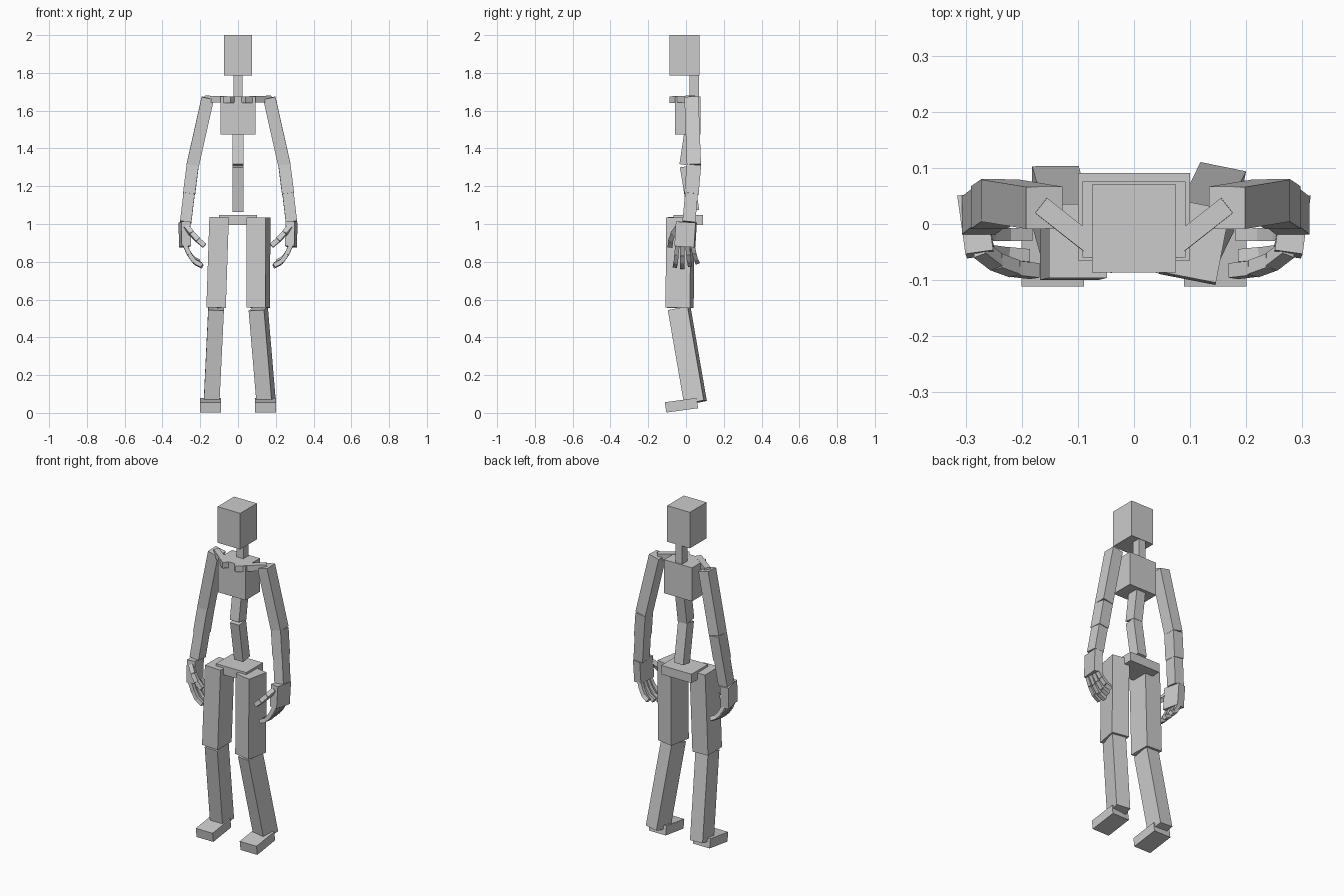
import bpy
import math
from mathutils import Vector, Matrix

cube = bpy.data.objects.get("Cube")
if cube:
    bpy.data.objects.remove(cube, do_unlink=True)

# One plain grey for the whole figure
grey = bpy.data.materials.new("plain_grey")
grey.use_nodes = True
COLOR = (0.6, 0.6, 0.6, 1)
grey.diffuse_color = COLOR
grey.node_tree.nodes["Principled BSDF"].inputs["Base Color"].default_value = COLOR

FACES = [(0, 2, 3, 1), (4, 5, 7, 6), (0, 1, 5, 4),
         (2, 6, 7, 3), (0, 4, 6, 2), (1, 3, 7, 5)]


def beam(name, a, b, width, depth, yaw=0):
    """Box running from a to b; width lies along x, turned by yaw degrees."""
    a, b = Vector(a), Vector(b)
    axis = (b - a).normalized()
    turn = math.radians(yaw)
    side = Vector((math.cos(turn), math.sin(turn), 0))
    side = (side - axis * side.dot(axis)).normalized()
    front = axis.cross(side)
    rot = Matrix((side, front, axis)).transposed().to_4x4()
    h = (b - a).length / 2
    verts = [(x * width / 2, y * depth / 2, z * h)
             for z in (-1, 1) for y in (-1, 1) for x in (-1, 1)]
    mesh = bpy.data.meshes.new(name)
    mesh.from_pydata(verts, [], FACES)
    mesh.materials.append(grey)
    obj = bpy.data.objects.new(name, mesh)
    obj.matrix_world = Matrix.Translation((a + b) / 2) @ rot
    bpy.context.collection.objects.link(obj)
    return obj


def chain(name, points, size):
    for i, (a, b) in enumerate(zip(points, points[1:])):
        beam(f"{name}_{i + 1}", a, b, size, size)


# Head, neck and trunk
beam("head", (0, -.008, 1.785), (0, -.008, 2), .15, .157)
beam("neck", (0, .043, 1.67), (0, .043, 1.79), .045, .05)
beam("chest", (0, .008, 1.475), (0, .008, 1.675), .184, .135)
beam("upper_spine", (0, 0, 1.312), (0, .025, 1.478), .06, .07)
beam("lower_spine", (0, .038, 1.07), (0, 0, 1.305), .06, .065)
beam("pelvis", (0, .013, .995), (0, .013, 1.048), .2, .156)

for side, s in (("left", 1), ("right", -1)):
    def p(x, y, z):
        return (s * x, y, z)

    left = s > 0
    yaw = -11 if left else 0

    # Collar bone
    beam(f"{side}_collar_bone", p(.03, -.074, 1.658), p(.166, .033, 1.662),
         .034, .035, yaw=90)

    # Leg
    hip = p(.108 if left else .1, -.03, 1.035)
    knee = p(.107 if left else .116, -.034, .557)
    beam(f"{side}_thigh", hip, knee, .103, .132, yaw)
    ankle = p(.149 if left else .14, .05, .055)
    beam(f"{side}_shin", (knee[0], -.036, .552), ankle, .083, .108, yaw)
    beam(f"{side}_foot", p(.145, .06, .052), p(.145, -.108, .029), .111, .055)

    # Arm in three stretches
    shift = .006 if left else 0
    shoulder, elbow, mid, wrist = [p(x + shift, y, z) for x, y, z in (
        (.16, .029, 1.667), (.24, .042, 1.31),
        (.259, .029, 1.16), (.277, .015, 1.01))]
    beam(f"{side}_upper_arm", shoulder, elbow, .066, .075)
    beam(f"{side}_upper_forearm", elbow, mid, .064, .076)
    beam(f"{side}_lower_forearm", mid, wrist, .06, .068)

    # Hand
    beam(f"{side}_hand", p(.283, .002, 1.01), p(.28, -.006, .88),
         .05, .105, yaw=-8 * s)

    # Four curled fingers, splayed front to back
    for i, finger in enumerate(("index", "middle", "ring", "little")):
        y0, y1 = -.046 + .027 * i, -.058 + .039 * i
        reach = (.95, 1, .9, .78)[i]
        curl = [(0, 0), (.022, .048), (.052, .09), (.093, .112)]
        pts = [p(.279 - dx * reach, y0 + (y1 - y0) * k / 3, .885 - dz * reach)
               for k, (dx, dz) in enumerate(curl)]
        chain(f"{side}_{finger}_finger", pts, .023)

    # Thumb
    chain(f"{side}_thumb", [p(.275, -.045, .985), p(.245, -.068, .95),
                            p(.212, -.08, .915), p(.177, -.084, .885)], .026)
